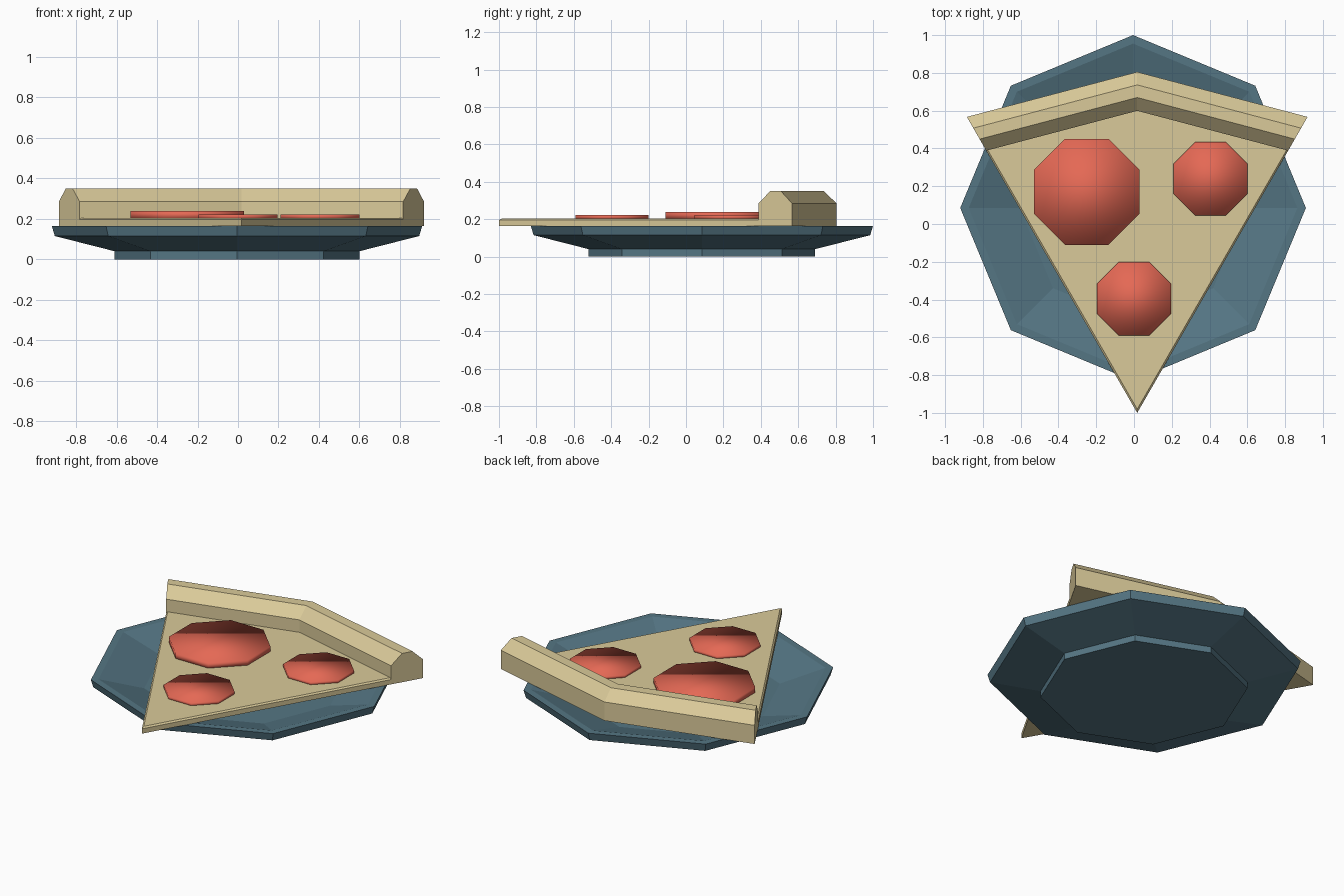
import bpy
import math

if "Cube" in bpy.data.objects:
    bpy.data.objects.remove(bpy.data.objects["Cube"])


def material(name, rgb):
    m = bpy.data.materials.new(name)
    m.diffuse_color = (*rgb, 1)
    m.use_nodes = True
    m.node_tree.nodes["Principled BSDF"].inputs["Base Color"].default_value = m.diffuse_color
    return m


TAN = material("baked dough", (0.70, 0.59, 0.32))
RED = material("sausage red", (0.78, 0.14, 0.09))
BLUE = material("slate blue", (0.09, 0.18, 0.23))


def loft(name, rings, mat):
    """Join equal-length rings of points with quads and cap both ends."""
    n = len(rings[0])
    verts = [p for ring in rings for p in ring]
    faces = [list(reversed(range(n))), list(range(len(verts) - n, len(verts)))]
    for k in range(len(rings) - 1):
        for i in range(n):
            j = (i + 1) % n
            faces.append([k * n + i, k * n + j, (k + 1) * n + j, (k + 1) * n + i])
    mesh = bpy.data.meshes.new(name)
    mesh.from_pydata(verts, [], faces)
    mesh.materials.append(mat)
    obj = bpy.data.objects.new(name, mesh)
    bpy.context.collection.objects.link(obj)
    return obj


def octagon(cx, cy, r, z, turn=0.0):
    return [(cx + r * math.cos(turn + i * math.pi / 4),
             cy + r * math.sin(turn + i * math.pi / 4), z) for i in range(8)]


# Plate: foot, flared underside, rim and dished inside
plate_profile = [(0.605, 0.0), (0.605, 0.04), (0.90, 0.115),
                 (0.915, 0.165), (0.87, 0.165), (0.60, 0.085)]
loft("plate", [octagon(-0.005, 0.085, r, z) for r, z in plate_profile], BLUE)

# Slice outline scales about its pointed tip
TIP = (0.017, -1.0)
REACH = 1.805
END = (0.902, 1.567)


def radial(s, z):
    """Left end, middle and right end of the slice arc at scale s."""
    return [(TIP[0] - END[0] * s, TIP[1] + END[1] * s, z),
            (TIP[0], TIP[1] + REACH * s, z),
            (TIP[0] + END[0] * s, TIP[1] + END[1] * s, z)]


# Flat dough wedge with a narrow bevel around the top
def wedge(inset, z):
    left, mid, right = radial(0.90, z)
    return [(TIP[0], TIP[1] + 2 * inset, z),
            (right[0] - inset, right[1], z), mid, (left[0] + inset, left[1], z)]


loft("slice_base", [wedge(0, 0.165), wedge(0, 0.196), wedge(0.01, 0.205)], TAN)

# Raised crust: chamfered section swept across the arc
section = [(0.886, 0.165), (0.886, 0.285), (0.925, 0.35),
           (0.962, 0.35), (1.0, 0.285), (1.0, 0.165)]
loops = [radial(s, z) for s, z in section]
loft("crust", [[p[k] for p in loops] for k in range(3)], TAN)

# Pepperoni: softly shaded octagonal discs
for i, (x, y, apothem, top) in enumerate([(-0.25, 0.17, 0.28, 0.238),
                                          (0.405, 0.24, 0.195, 0.222),
                                          (0.0, -0.395, 0.195, 0.222)]):
    r = apothem / math.cos(math.pi / 8)
    disc = loft(f"pepperoni_{i + 1}",
                [octagon(x, y, r, 0.2, math.pi / 8),
                 octagon(x, y, r, top, math.pi / 8)], RED)
    disc.data.polygons.foreach_set("use_smooth", [True] * len(disc.data.polygons))

# Make every face point outwards
import bmesh
for obj in bpy.data.objects:
    bm = bmesh.new()
    bm.from_mesh(obj.data)
    bmesh.ops.recalc_face_normals(bm, faces=bm.faces)
    bm.to_mesh(obj.data)
    bm.free()
